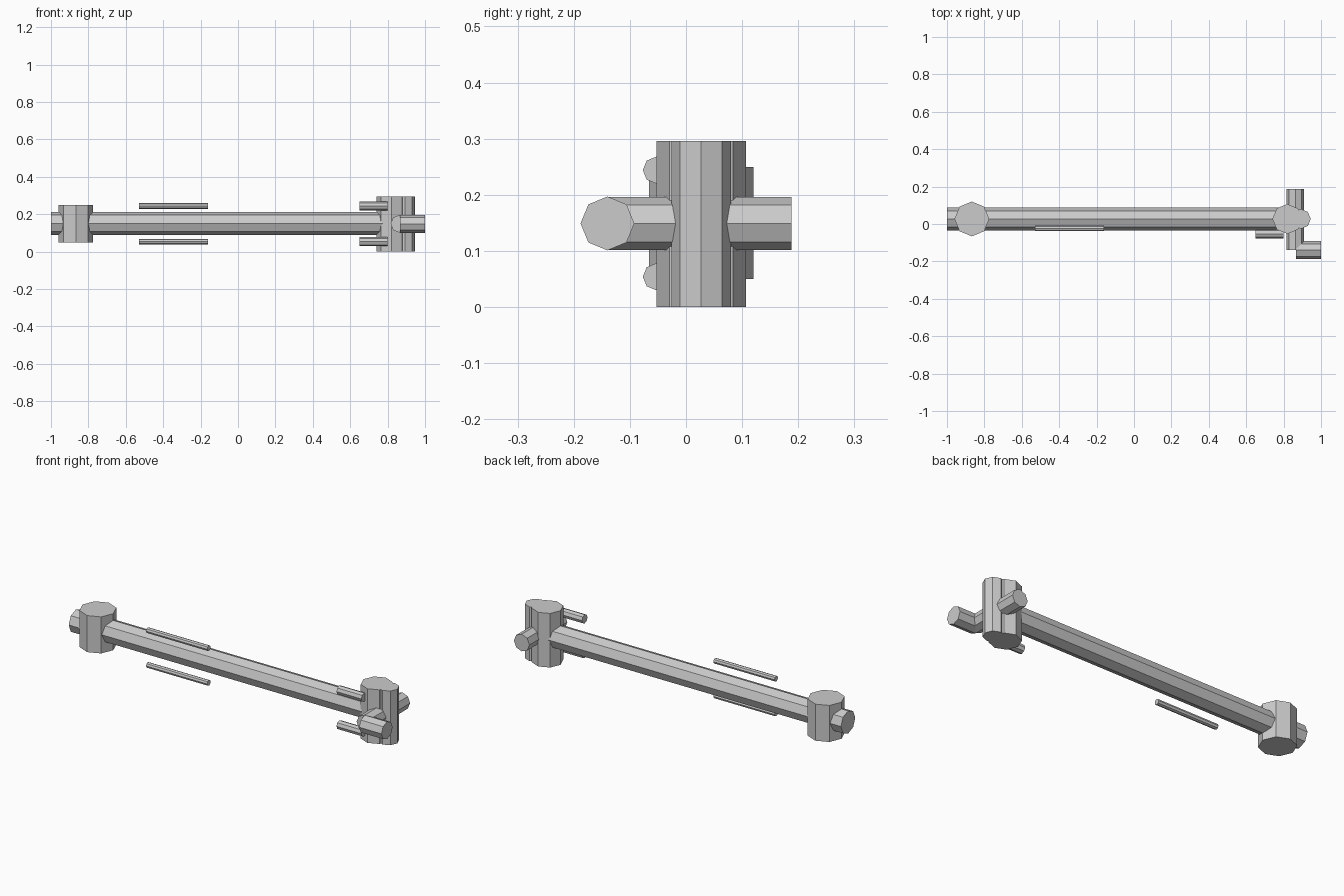
import bpy
from mathutils import Vector

cube = bpy.data.objects.get("Cube")
if cube:
    bpy.data.objects.remove(cube, do_unlink=True)

grey = bpy.data.materials.new("plain_grey")
grey.use_nodes = True
GREY = (0.6, 0.6, 0.6, 1)
grey.diffuse_color = GREY
grey.node_tree.nodes["Principled BSDF"].inputs["Base Color"].default_value = GREY


def tube(name, start, end, radius):
    """Closed eight-sided bar between two points, corners on the axes."""
    a, b = Vector(start), Vector(end)
    axis = b - a
    bpy.ops.mesh.primitive_cylinder_add(
        vertices=8, radius=radius, depth=axis.length, location=(a + b) / 2)
    ob = bpy.context.object
    ob.rotation_euler = axis.to_track_quat('Z', 'Y').to_euler()
    ob.name = name
    ob.data.materials.append(grey)
    return ob


Y, Z = 0.027, 0.149   # centre line of the main beam

# Main beam and the collars standing across it
tube("main_beam", (-1, Y, Z + 0.002), (0.82, Y, Z + 0.002), 0.062)
tube("end_collar", (-0.867, Y, 0.05), (-0.867, Y, 0.25), 0.093)
tube("head_collar", (0.82, Y, 0), (0.82, Y, 0.296), 0.08)
tube("head_side_post", (0.892, Y, 0), (0.892, Y, 0.296), 0.053)

# Cross bar with its bent handle
tube("cross_bar", (0.863, -0.14, Z), (0.863, 0.188, Z), 0.047)
tube("crank_handle", (0.865, -0.14, Z), (1, -0.14, Z), 0.048)

# Paired pins and thin rods above and below the beam
for side, dz in (("upper", 0.095), ("lower", -0.095)):
    tube(side + "_pin", (0.65, -0.053, Z + dz), (0.80, -0.053, Z + dz), 0.024)
    tube(side + "_rod", (-0.53, -0.023, Z + dz), (-0.16, -0.023, Z + dz), 0.015)
